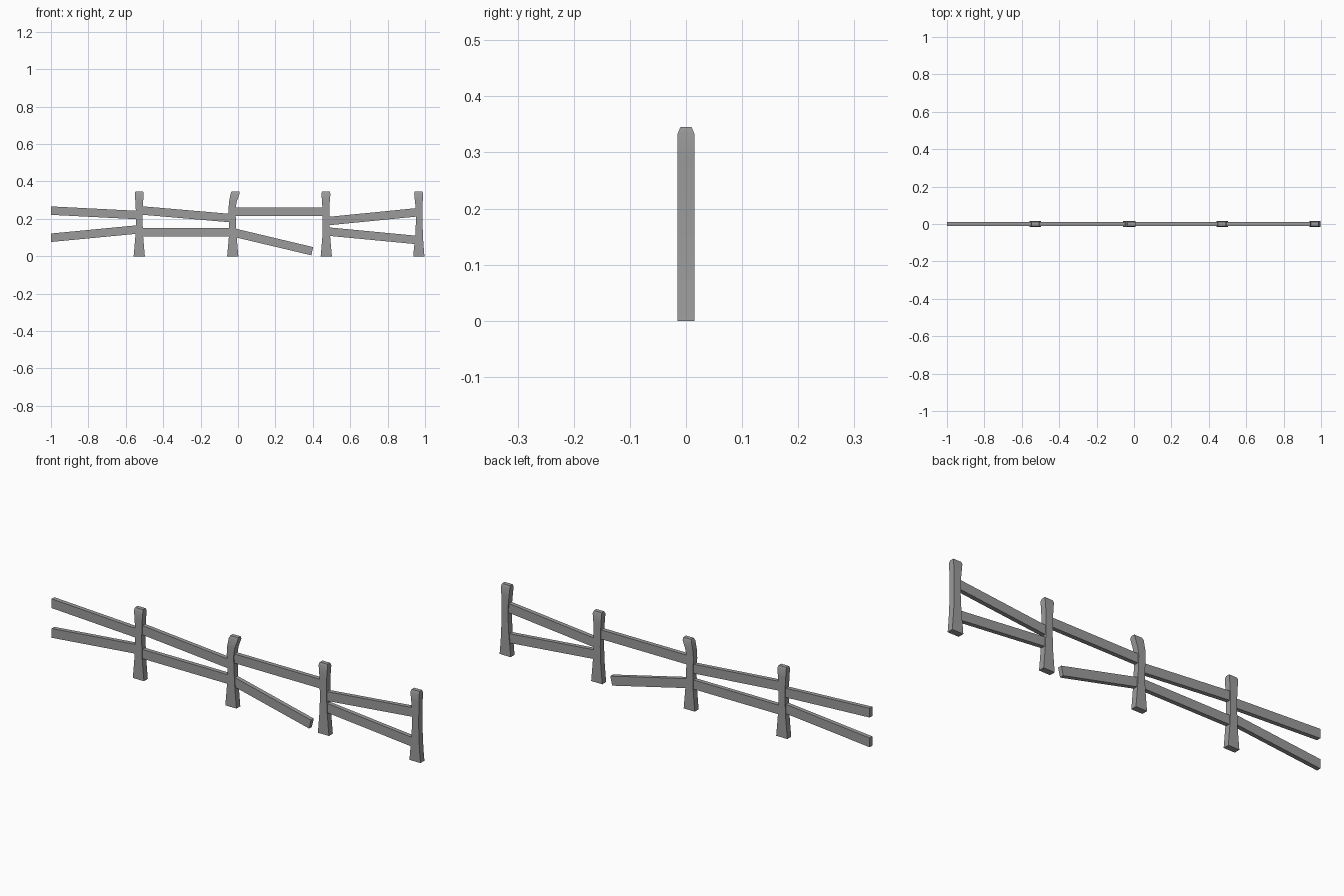
import bpy
import bmesh
import math
from mathutils import Vector

cube = bpy.data.objects.get("Cube")
if cube:
    bpy.data.objects.remove(cube, do_unlink=True)

# Single weathered grey for the whole fence
GREY = (0.33, 0.33, 0.33, 1)
wood = bpy.data.materials.new("weathered_grey")
wood.use_nodes = True
wood.diffuse_color = GREY
wood.node_tree.nodes["Principled BSDF"].inputs["Base Color"].default_value = GREY


def loft(name, rings):
    """Skin a list of four-point rings and cap both ends."""
    bm = bmesh.new()
    loops = [[bm.verts.new(p) for p in ring] for ring in rings]
    for a, b in zip(loops, loops[1:]):
        for i in range(4):
            j = (i + 1) % 4
            bm.faces.new((a[i], a[j], b[j], b[i]))
    bm.faces.new(loops[0])
    bm.faces.new(loops[-1])
    bmesh.ops.recalc_face_normals(bm, faces=bm.faces)
    mesh = bpy.data.meshes.new(name)
    bm.to_mesh(mesh)
    bm.free()
    mesh.materials.append(wood)
    obj = bpy.data.objects.new(name, mesh)
    bpy.context.collection.objects.link(obj)
    bpy.ops.object.select_all(action="DESELECT")
    obj.select_set(True)
    bpy.context.view_layer.objects.active = obj
    bpy.ops.object.shade_smooth_by_angle(angle=math.radians(25))
    return obj


# Posts: waisted cross-sections at shared heights, with a bevelled top
LEVELS = (0, 0.05, 0.11, 0.18, 0.25, 0.29, 0.333, 0.345)
WIDTHS = (0.06, 0.051, 0.041, 0.036, 0.037, 0.041, 0.048, 0.042)


def post(name, x, bend):
    rings = []
    for z, w, shift in zip(LEVELS, WIDTHS, bend):
        d = 0.010 if z == LEVELS[-1] else 0.015
        c = x + shift
        rings.append([(c + sx * w / 2, sy * d, z)
                      for sx, sy in ((-1, -1), (1, -1), (1, 1), (-1, 1))])
    return loft(name, rings)


STRAIGHT = (0,) * 8
post("far_right_post", -0.528, STRAIGHT)
post("bent_post", -0.028, (0, 0, 0, -0.001, -0.004, 0, 0.012, 0.014))
post("middle_left_post", 0.472, (0, 0, 0, -0.001, -0.002, -0.002, -0.002, -0.002))
post("far_left_post", 0.967, (0, 0, 0.001, 0.002, 0.002, 0, -0.001, -0.001))


# Rails: slanted planks with plumb ends, or one square-cut end if fallen
def rail(name, start, end, square=False, h=0.045, d=0.0105):
    a, b = (Vector((p[0], 0, p[1])) for p in (start, end))
    along = (b - a).normalized()
    plumb = Vector((0, 0, h / 2 / along.x))
    cut = Vector((-along.z, 0, along.x)) * h / 2 if square else plumb
    side = Vector((0, d, 0))
    return loft(name, [[p + su * up + sy * side
                        for su, sy in ((-1, -1), (1, -1), (1, 1), (-1, 1))]
                       for p, up in ((a, plumb), (b, cut))])


rail("end_upper_rail", (-1, 0.244), (-0.528, 0.220))
rail("end_lower_rail", (-1, 0.099), (-0.528, 0.144))
rail("second_upper_rail", (-0.528, 0.246), (-0.028, 0.203))
rail("second_lower_rail", (-0.528, 0.128), (-0.028, 0.128))
rail("third_upper_rail", (-0.028, 0.239), (0.472, 0.239))
rail("fallen_rail", (-0.028, 0.128), (0.397, 0.027), square=True)
rail("fourth_upper_rail", (0.472, 0.187), (0.967, 0.236))
rail("fourth_lower_rail", (0.472, 0.133), (0.967, 0.086))
